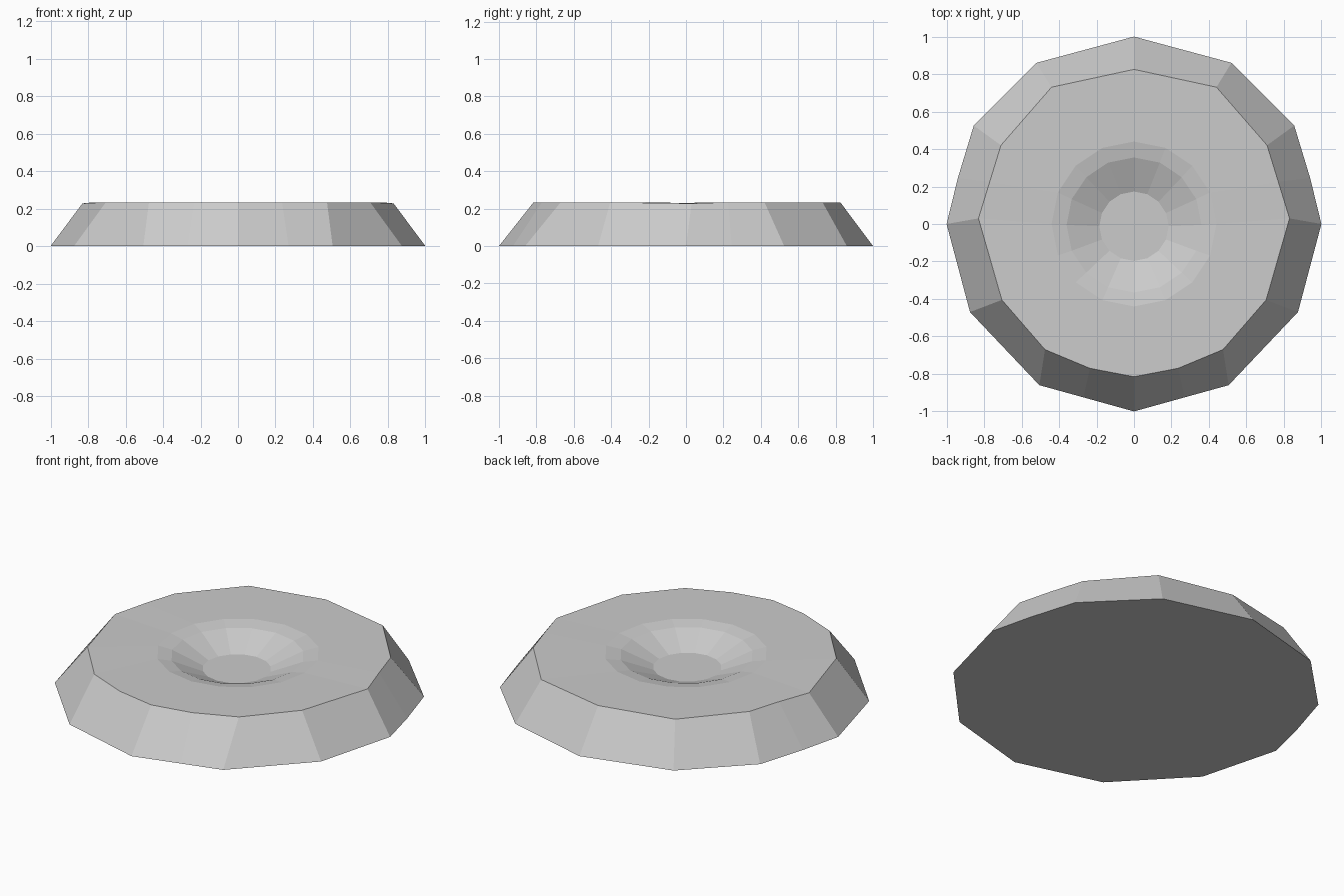
import bpy, bmesh, math

if "Cube" in bpy.data.objects:
    bpy.data.objects.remove(bpy.data.objects["Cube"])

# Right-hand halves of the faceted outlines, back to front
base_half = [(0, 1), (0.52, 0.86), (0.855, 0.525), (0.94, 0.245), (1, 0),
             (0.875, -0.47), (0.505, -0.86), (0.27, -0.925), (0, -1)]
rim_half = [(0, 0.825), (0.44, 0.73), (0.71, 0.42), (0.77, 0.225), (0.83, 0.03),
            (0.705, -0.405), (0.475, -0.67), (0.235, -0.77), (0, -0.815)]


def mirrored(half):
    return half + [(-x, y) for x, y in half[-2:0:-1]]


def circle(r, cy, n=16):
    return [(r * math.sin(2 * math.pi * i / n), cy + r * math.cos(2 * math.pi * i / n))
            for i in range(n)]


# Rings from the underside edge, over the rim and down into the dimple
rings = [(mirrored(base_half), 0.0), (mirrored(rim_half), 0.234),
         (circle(0.44, 0.0), 0.231), (circle(0.36, -0.005), 0.216),
         (circle(0.185, -0.012), 0.142)]

bm = bmesh.new()
loops = []
for pts, z in rings:
    # The rim dips slightly at its widest points
    loops.append([bm.verts.new((x, y, z - (0.006 if abs(x) > 0.8 and z > 0.1 else 0)))
                  for x, y in pts])

# Sloped side, flat top and dimple wall
for a, b in zip(loops, loops[1:]):
    for i in range(len(a)):
        j = (i + 1) % len(a)
        bm.faces.new((a[i], a[j], b[j], b[i]))

# Underside and dimple floor
bm.faces.new(loops[0])
bm.faces.new(loops[-1])
bmesh.ops.recalc_face_normals(bm, faces=bm.faces)

mesh = bpy.data.meshes.new("dished_disc")
bm.to_mesh(mesh)
bm.free()
disc = bpy.data.objects.new("dished_disc", mesh)
bpy.context.collection.objects.link(disc)
